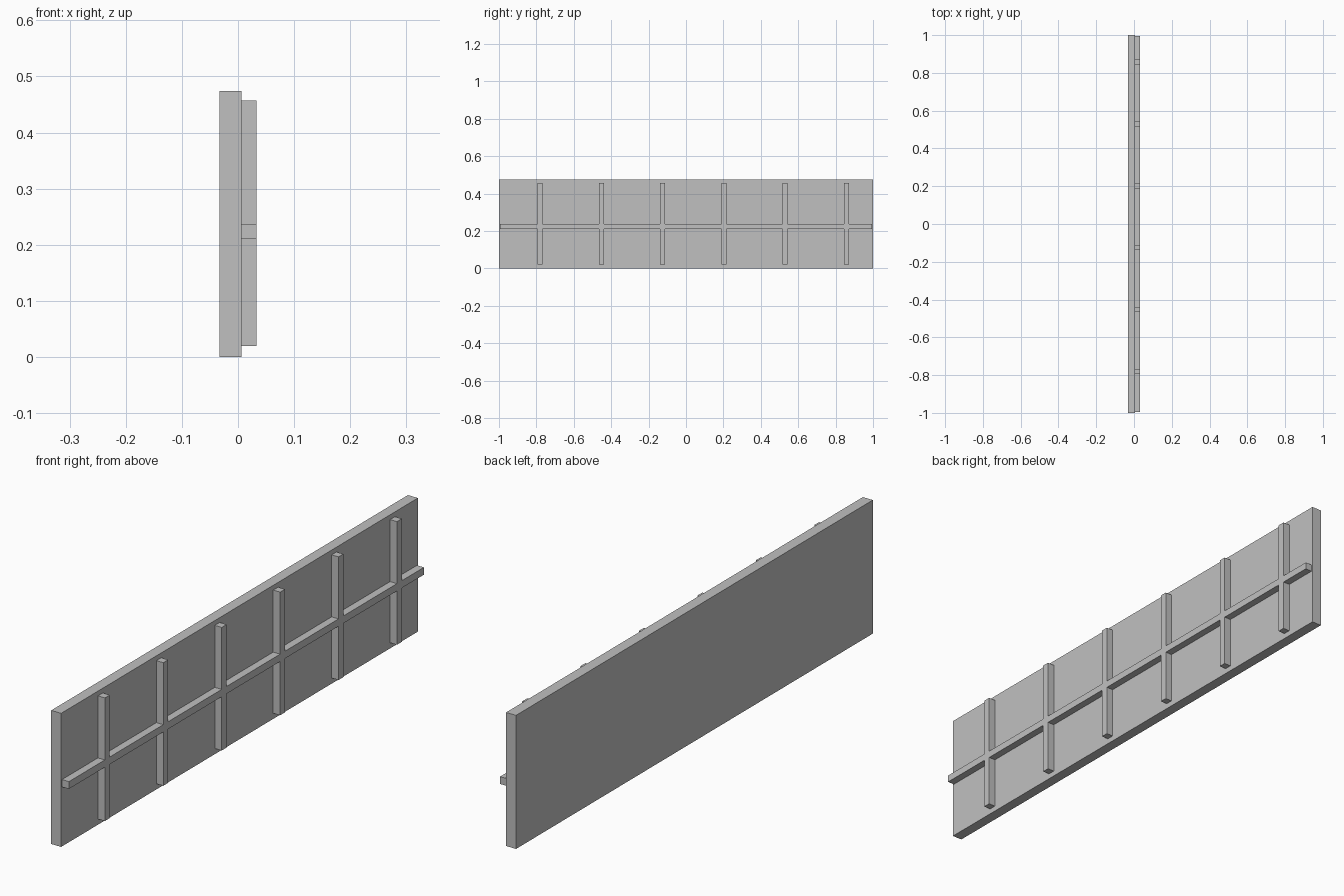
import bpy
import bmesh
from mathutils import Vector

cube = bpy.data.objects.get("Cube")
if cube:
    bpy.data.objects.remove(cube, do_unlink=True)

grey = bpy.data.materials.new("plain_grey")
grey.use_nodes = True
colour = (0.53, 0.53, 0.53, 1)
grey.diffuse_color = colour
grey.node_tree.nodes["Principled BSDF"].inputs["Base Color"].default_value = colour


def extruded_outline(name, outline, x0, x1):
    """Extrude a closed (y, z) outline along x."""
    bm = bmesh.new()
    face = bm.faces.new([bm.verts.new((x0, y, z)) for y, z in outline])
    result = bmesh.ops.extrude_face_region(bm, geom=[face], use_keep_orig=True)
    verts = [g for g in result["geom"] if isinstance(g, bmesh.types.BMVert)]
    bmesh.ops.translate(bm, verts=verts, vec=Vector((x1 - x0, 0, 0)))
    bmesh.ops.recalc_face_normals(bm, faces=bm.faces)
    mesh = bpy.data.meshes.new(name)
    bm.to_mesh(mesh)
    bm.free()
    mesh.materials.append(grey)
    obj = bpy.data.objects.new(name, mesh)
    bpy.context.collection.objects.link(obj)
    return obj


BACK, JOIN, FRONT = -0.033, 0.006, 0.033

# Flat backing panel
HEIGHT = 0.474
extruded_outline("panel", [(-1, 0), (1, 0), (1, HEIGHT), (-1, HEIGHT)], BACK, JOIN)

# Ribs: one long rail crossed by six uprights, flush in a single outline
RAIL_LOW, RAIL_HIGH = 0.211, 0.237
UPRIGHT_LOW, UPRIGHT_HIGH = 0.02, 0.457
HALF_WIDTH = 0.0135
uprights = [-0.78 + 0.3275 * i for i in range(6)]


def rail_edge(rail_z, tip_z):
    """Edge of the rail, stepping out around each upright."""
    points = [(-0.995, rail_z)]
    for y in uprights:
        a, b = y - HALF_WIDTH, y + HALF_WIDTH
        points += [(a, rail_z), (a, tip_z), (b, tip_z), (b, rail_z)]
    return points + [(0.995, rail_z)]


lower = rail_edge(RAIL_LOW, UPRIGHT_LOW)
upper = rail_edge(RAIL_HIGH, UPRIGHT_HIGH)
extruded_outline("rib_grid", lower + upper[::-1], JOIN, FRONT)
